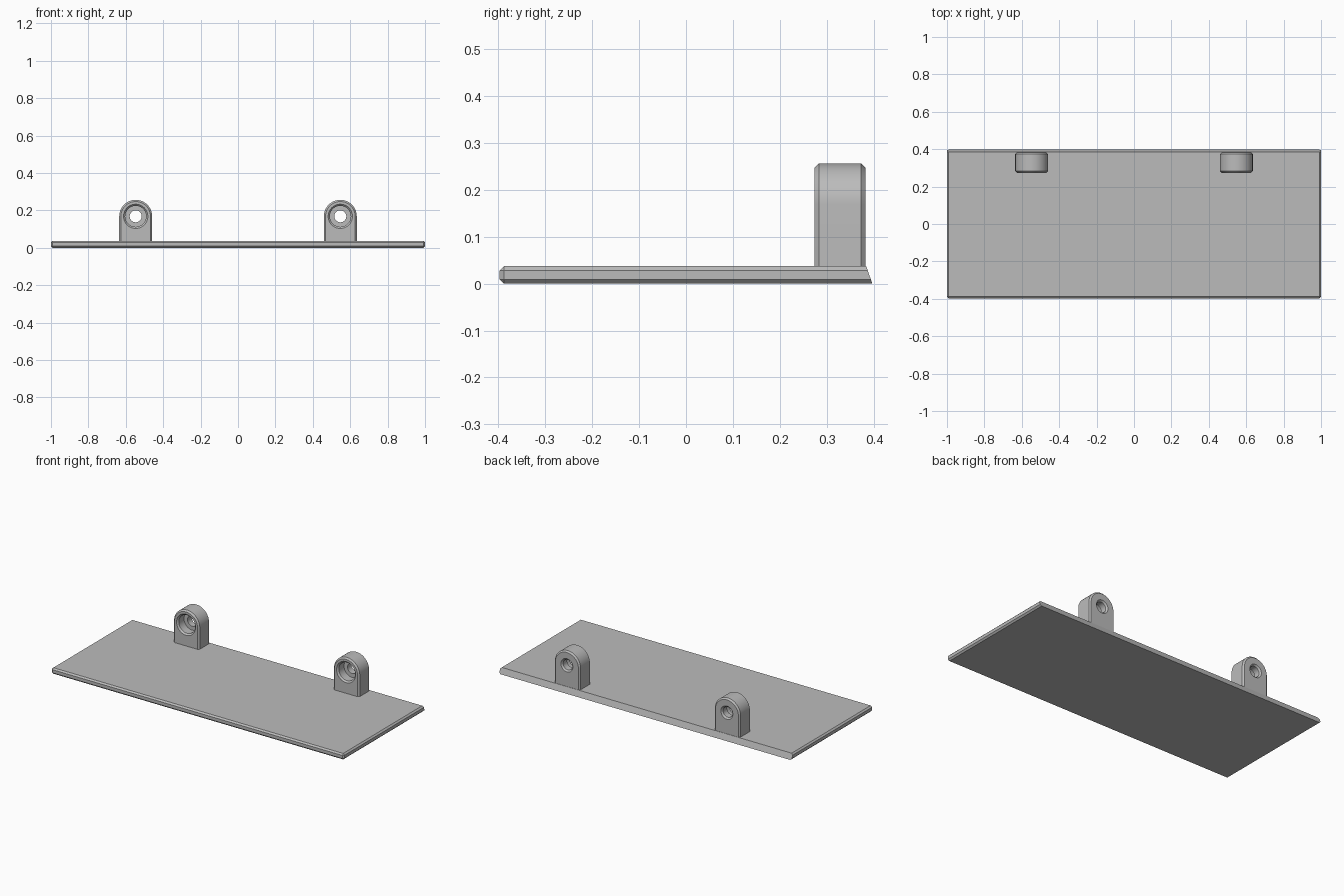
import bpy
import bmesh
from math import cos, sin, pi, radians

cube = bpy.data.objects.get("Cube")
if cube:
    bpy.data.objects.remove(cube)

grey = bpy.data.materials.new("plain grey")
grey.use_nodes = True
COLOUR = (0.5, 0.5, 0.5, 1)
grey.diffuse_color = COLOUR
grey.node_tree.nodes["Principled BSDF"].inputs["Base Color"].default_value = COLOUR

HALF_X, HALF_Y, THICK, BEVEL = 0.995, 0.397, 0.037, 0.009


def finish(name, bm):
    bmesh.ops.recalc_face_normals(bm, faces=bm.faces)
    mesh = bpy.data.meshes.new(name)
    bm.to_mesh(mesh)
    bm.free()
    mesh.materials.append(grey)
    obj = bpy.data.objects.new(name, mesh)
    bpy.context.collection.objects.link(obj)
    return obj


def loft(name, rings):
    """Skin closed rings of equal length and cap both ends."""
    bm = bmesh.new()
    loops = [[bm.verts.new(p) for p in ring] for ring in rings]
    for a, b in zip(loops, loops[1:]):
        for i in range(len(a)):
            j = (i + 1) % len(a)
            bm.faces.new((a[i], a[j], b[j], b[i]))
    bm.faces.new(loops[0])
    bm.faces.new(loops[-1])
    return finish(name, bm)


# Base plate: slanted back edge, chamfers on the front and both ends
bm = bmesh.new()
bmesh.ops.create_cube(bm, size=1)
for v in bm.verts:
    back_top = v.co.y > 0 and v.co.z > 0
    v.co = (v.co.x * 2 * HALF_X, v.co.y * 2 * HALF_Y, (v.co.z + 0.5) * THICK)
    if back_top:
        v.co.y -= 0.013
edges = [e for e in bm.edges if not all(v.co.y > 0 for v in e.verts)]
bmesh.ops.bevel(bm, geom=edges, offset=BEVEL, segments=1, affect='EDGES')
for v in bm.verts:
    v.co.x *= 1 / HALF_X
    v.co.x *= HALF_X + 0.005
plate = finish("base_plate", bm)

# Hinge lugs: chamfered arches with a stepped hole
AXIS_Z, LUG_R, FRONT, BACK = 0.168, 0.088, 0.274, 0.382


def arch(cx, r, y):
    pts = [(cx + r * cos(pi * i / 32), y, AXIS_Z + r * sin(pi * i / 32)) for i in range(33)]
    return [(cx + r, y, 0.02)] + pts + [(cx - r, y, 0.02)]


def circle(cx, r, y):
    return [(cx + r * cos(pi * i / 24), y, AXIS_Z + r * sin(pi * i / 24)) for i in range(48)]


for side, cx in (("left", 0.547), ("right", -0.547)):
    lug = loft(side + "_hinge_lug", [
        arch(cx, LUG_R - BEVEL, FRONT), arch(cx, LUG_R, FRONT + BEVEL),
        arch(cx, LUG_R, BACK - BEVEL), arch(cx, LUG_R - BEVEL, BACK)])
    # Cutter: chamfered counterbore in front, narrow hole with chamfer behind
    hole = [(0.065, FRONT - 0.01), (0.065, FRONT), (0.056, FRONT + BEVEL),
            (0.056, FRONT + 0.06), (0.032, FRONT + 0.06),
            (0.032, BACK - BEVEL), (0.041, BACK), (0.041, BACK + 0.01)]
    cutter = loft(side + "_hole_cutter", [circle(cx, r, y) for r, y in hole])
    cut = lug.modifiers.new("hole", 'BOOLEAN')
    cut.object = cutter
    cut.solver = 'EXACT'
    bpy.ops.object.select_all(action='DESELECT')
    bpy.context.view_layer.objects.active = lug
    lug.select_set(True)
    bpy.ops.object.modifier_apply(modifier="hole")
    bpy.data.objects.remove(cutter)
    bpy.ops.object.shade_smooth_by_angle(angle=radians(30))
